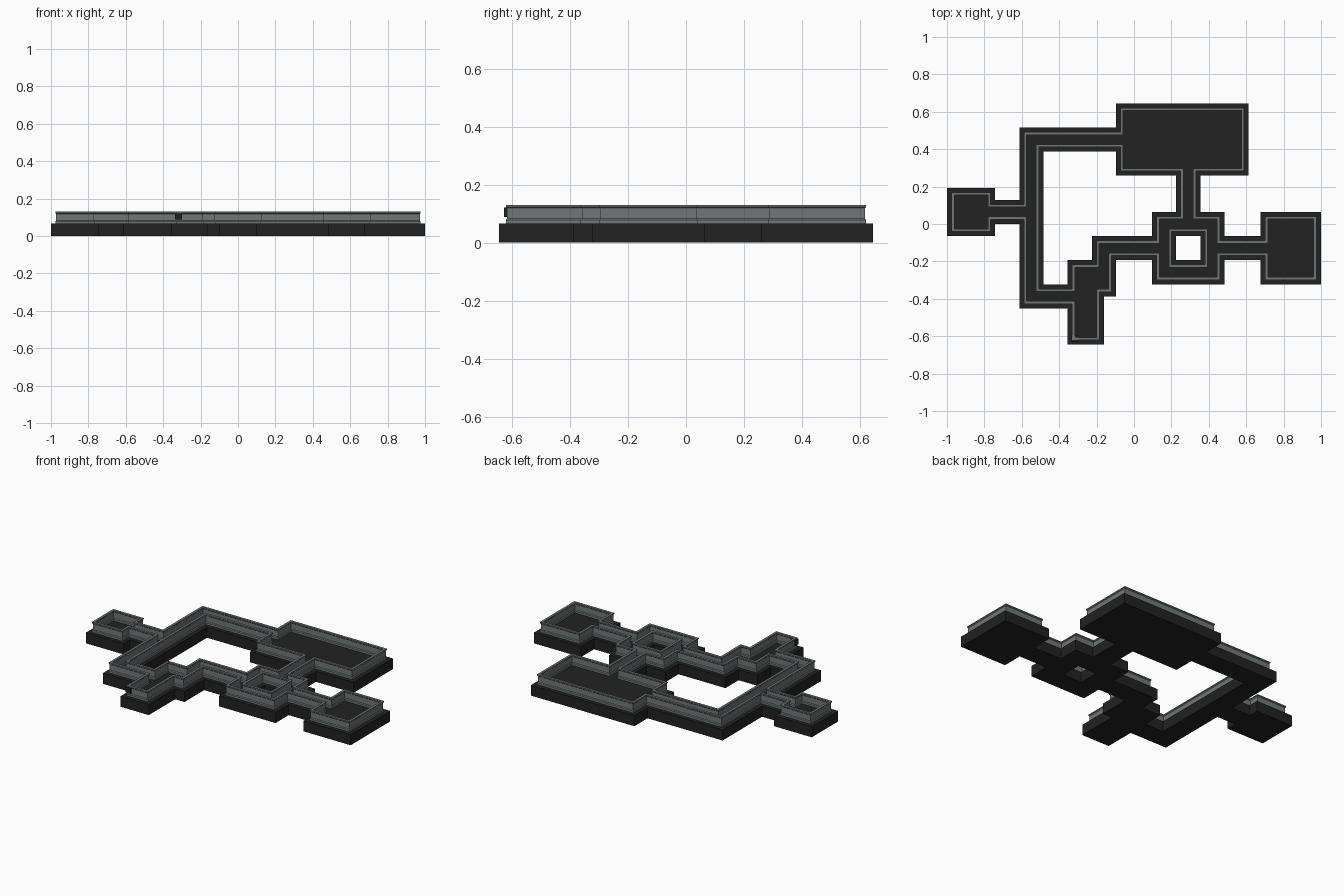
import bpy, bmesh

if "Cube" in bpy.data.objects:
    bpy.data.objects.remove(bpy.data.objects["Cube"])

CELL = 2 / 31          # plan grid size
ROWS = 20
BASE_H = 0.066
TOP = 0.13

# rooms and corridors on the plan grid: left, top, right, bottom (rows from the back)
RECTS = [
    (0, 7, 4, 11), (4, 8, 6, 10),            # west room and link
    (6, 2, 8, 17), (6, 2, 14, 4),            # long corridor
    (14, 0, 25, 6), (19, 6, 21, 9),          # great hall and link
    (17, 9, 23, 15), (23, 11, 26, 13),       # ring room and link
    (26, 9, 31, 15),                         # east room
    (12, 11, 17, 13), (12, 11, 14, 16),      # stepped corridor
    (10, 13, 13, 20), (6, 15, 10, 17),       # south room and link
]


def fill(r):
    return {(i, ROWS - 1 - j) for i in range(r[0], r[2]) for j in range(r[1], r[3])}


cells = set().union(*map(fill, RECTS)) - fill((19, 11, 21, 13))


def pos(i, j):
    return ((i - 15.5) * CELL, (j - ROWS / 2) * CELL)


def material(name, col):
    m = bpy.data.materials.new(name)
    m.diffuse_color = (*col, 1)
    m.use_nodes = True
    m.node_tree.nodes["Principled BSDF"].inputs["Base Color"].default_value = m.diffuse_color
    return m


def finish(bm, name, mat):
    bmesh.ops.recalc_face_normals(bm, faces=bm.faces)
    me = bpy.data.meshes.new(name)
    bm.to_mesh(me)
    bm.free()
    me.materials.append(mat)
    ob = bpy.data.objects.new(name, me)
    bpy.context.collection.objects.link(ob)
    return ob


def outlines():
    """Boundary corner loops of the plan, interior on the left."""
    nxt = {}
    for i, j in cells:
        for a, b, n in (((i, j), (i + 1, j), (i, j - 1)),
                        ((i + 1, j), (i + 1, j + 1), (i + 1, j)),
                        ((i + 1, j + 1), (i, j + 1), (i, j + 1)),
                        ((i, j + 1), (i, j), (i - 1, j))):
            if n not in cells:
                nxt[a] = b
    loops = []
    while nxt:
        p = next(iter(nxt))
        pts = []
        while p in nxt:
            pts.append(p)
            p = nxt.pop(p)
        corners = []
        for k, q in enumerate(pts):
            a, b = pts[k - 1], pts[(k + 1) % len(pts)]
            d1 = (q[0] - a[0], q[1] - a[1])
            d2 = (b[0] - q[0], b[1] - q[1])
            if d1 != d2:
                corners.append((q, (-d1[1] - d2[1], d1[0] + d2[0])))
        loops.append(corners)
    return loops


dark = material("dark stone", (0.016, 0.016, 0.016))
grey = material("grey wall", (0.16, 0.185, 0.185))

# solid floor slab
bm = bmesh.new()
for i, j in cells:
    corners = ((i, j), (i + 1, j), (i + 1, j + 1), (i, j + 1))
    bm.faces.new([bm.verts.new((*pos(*c), 0)) for c in corners])
bmesh.ops.remove_doubles(bm, verts=bm.verts, dist=0.001)
ext = bmesh.ops.extrude_face_region(bm, geom=bm.faces[:], use_keep_orig=True)
bmesh.ops.translate(bm, vec=(0, 0, BASE_H),
                    verts=[v for v in ext["geom"] if isinstance(v, bmesh.types.BMVert)])
finish(bm, "floor_slab", dark)

# moulded wall following every outline: (inset from slab edge, height)
outer = [(0.024, BASE_H - 0.002), (0.024, 0.078), (0.028, 0.083),
         (0.028, 0.119), (0.024, 0.123), (0.024, TOP)]
MID = 0.0315
profile = outer + [(2 * MID - o, z) for o, z in reversed(outer)]
bm = bmesh.new()
for loop in outlines():
    rings = []
    for q, n in loop:
        x, y = pos(*q)
        rings.append([bm.verts.new((x + n[0] * o, y + n[1] * o, z)) for o, z in profile])
    for k, r in enumerate(rings):
        prev = rings[k - 1]
        for m in range(len(r)):
            bm.faces.new((prev[m - 1], r[m - 1], r[m], prev[m]))
finish(bm, "moulded_walls", grey)

# small dark block on the south room's front corner
bm = bmesh.new()
bmesh.ops.create_cube(bm, size=1)
bmesh.ops.scale(bm, vec=(0.037, 0.03, 0.034), verts=bm.verts)
bmesh.ops.translate(bm, vec=(-0.317, -0.612, 0.105), verts=bm.verts)
finish(bm, "corner_block", dark)
